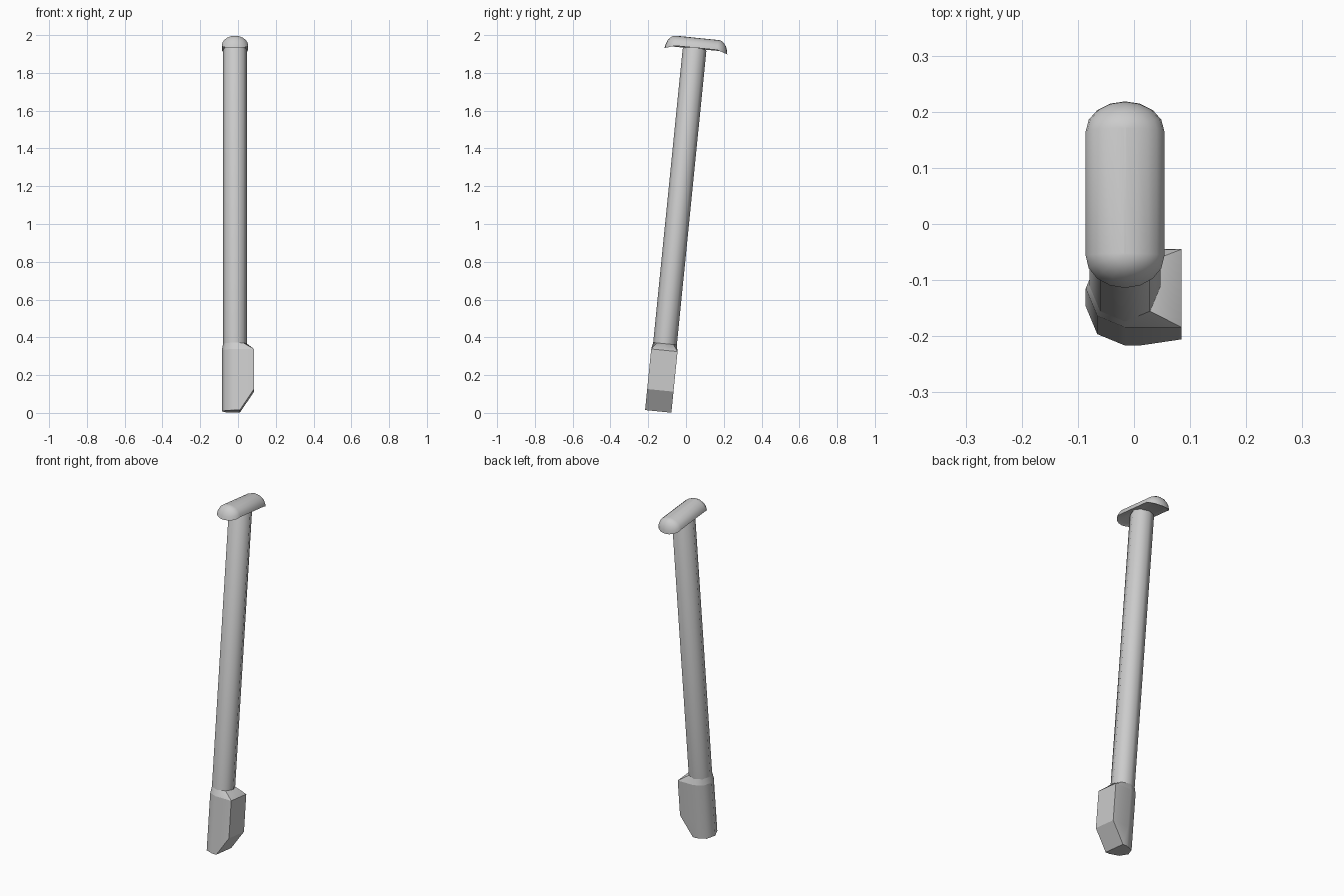
import bpy, bmesh
from math import sin, cos, pi
from mathutils import Matrix

cube = bpy.data.objects.get("Cube")
if cube:
    bpy.data.objects.remove(cube, do_unlink=True)

grey = bpy.data.materials.new("plain_grey")
grey.use_nodes = True
grey.diffuse_color = (0.6, 0.6, 0.6, 1)
grey.node_tree.nodes["Principled BSDF"].inputs["Base Color"].default_value = (0.6, 0.6, 0.6, 1)

# Everything is built upright, then leaned back
LEAN = Matrix.Translation((-0.016, -0.147, 0.008)) @ Matrix.Rotation(-0.1, 4, "X")
EDGE = 0.101   # outer face of the tooth


def loft(name, rings, angle, sharp=None):
    """Skin a stack of equal-length rings and close both ends."""
    bm = bmesh.new()
    loops = [[bm.verts.new(p) for p in ring] for ring in rings]
    n = len(loops[0])
    for a, b in zip(loops, loops[1:]):
        for i in range(n):
            j = (i + 1) % n
            bm.faces.new((a[i], a[j], b[j], b[i]))
    bm.faces.new(loops[0][::-1])
    bm.faces.new(loops[-1])
    bmesh.ops.recalc_face_normals(bm, faces=bm.faces)
    mesh = bpy.data.meshes.new(name)
    bm.to_mesh(mesh)
    bm.free()
    mesh.materials.append(grey)
    obj = bpy.data.objects.new(name, mesh)
    bpy.context.collection.objects.link(obj)
    bpy.ops.object.select_all(action="DESELECT")
    obj.select_set(True)
    bpy.context.view_layer.objects.active = obj
    bpy.ops.object.shade_smooth_by_angle(angle=angle)
    if sharp:
        for e in mesh.edges:
            if sharp(*[mesh.vertices[v].co for v in e.vertices]):
                e.use_edge_sharp = True
    mesh.transform(LEAN)
    return obj


def octagon(r, z):
    return [(r * cos(i * pi / 4), r * sin(i * pi / 4), z) for i in range(8)]


def tooth_ring(x_right, z, r=0.07):
    """Octagon whose +x side is pulled out into a square block."""
    ring = octagon(r, z)
    for i, y in ((0, 0), (1, r), (7, -r)):
        ring[i] = (x_right, y, z)
    return ring


# Shaft with a small bevel under the cap
loft("shaft", [octagon(0.063, 0.355), octagon(0.063, 1.922), octagon(0.053, 1.94)], 0.85)

# Foot block: chamfered bottom, square tooth on one side, neck tapering to the shaft
loft("foot_block",
     [tooth_ring(0.026, 0), tooth_ring(EDGE, 0.112), tooth_ring(EDGE, 0.325), octagon(0.063, 0.36)],
     0.85,
     lambda a, b: (a.x > EDGE - 0.01 and b.x > EDGE - 0.01)
     or (a.z == b.z and abs(a.z - 0.325) < 0.01))


# Cap: domed stadium whose two ends droop
def cap_ring(t, under=False):
    ring = []
    for end, start in ((1, 0), (-1, pi)):
        for i in range(9):
            a = start + i * pi / 8
            droop = 0.018 * abs(sin(a)) * cos(t) ** 3
            x = 0.07 * cos(a) * cos(t)
            y = 0.008 + end * 0.112 + 0.055 * sin(a) * cos(t)
            z = 1.935 - droop + (0 if under else 0.053 * sin(t))
            ring.append((x, y, z))
    return ring


loft("cap", [cap_ring(pi / 4, True), cap_ring(0)]
     + [cap_ring(k * pi / 10) for k in range(1, 5)] + [cap_ring(pi * 0.49)], 0.8)
